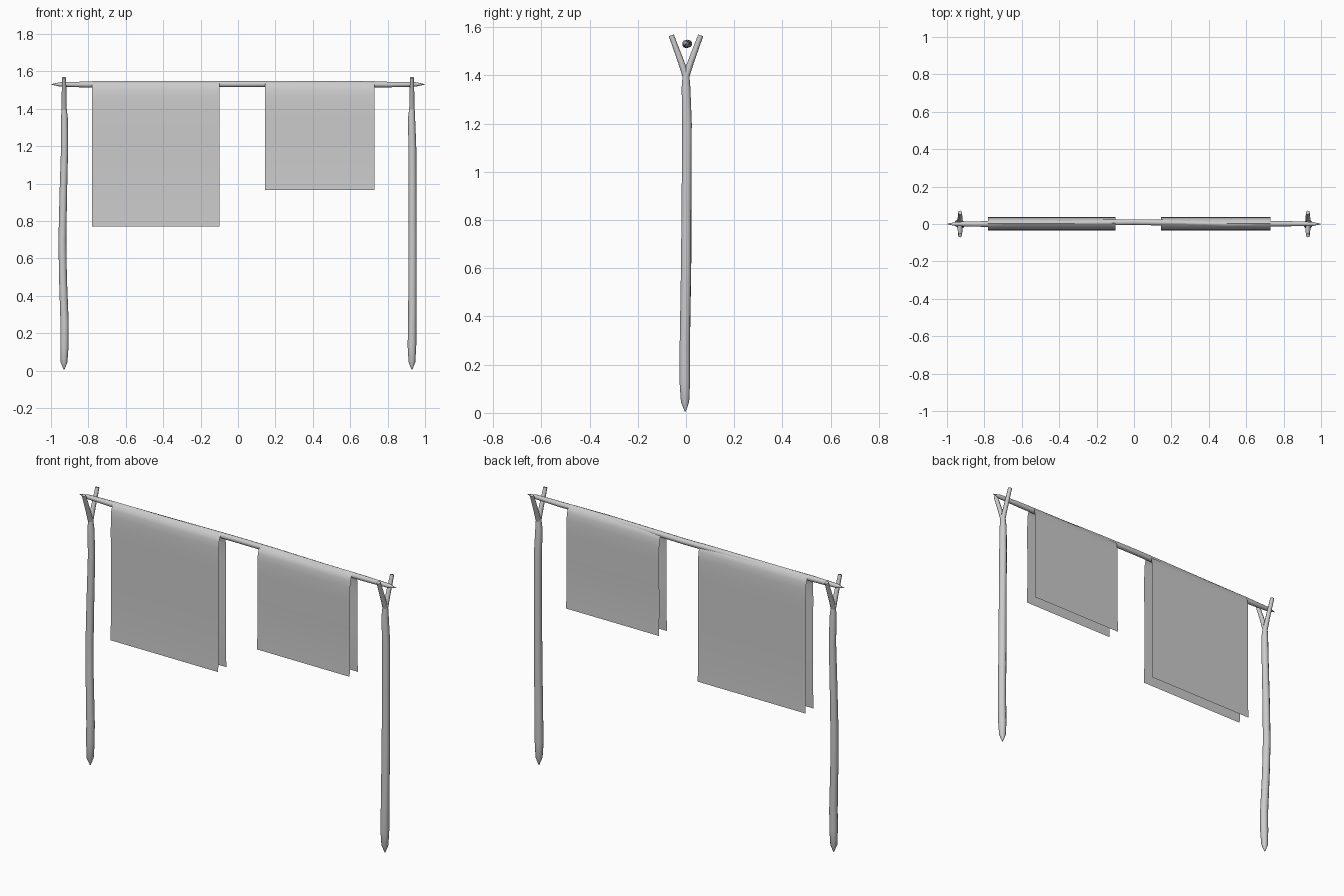
import bpy, bmesh, math
from mathutils import Vector

if "Cube" in bpy.data.objects:
    bpy.data.objects.remove(bpy.data.objects["Cube"])


def finish(name, bm):
    bmesh.ops.recalc_face_normals(bm, faces=bm.faces)
    me = bpy.data.meshes.new(name)
    bm.to_mesh(me)
    bm.free()
    ob = bpy.data.objects.new(name, me)
    bpy.context.collection.objects.link(ob)
    bpy.ops.object.select_all(action='DESELECT')
    ob.select_set(True)
    bpy.context.view_layer.objects.active = ob
    bpy.ops.object.shade_smooth_by_angle(angle=math.radians(50))
    return ob


def branch(name, path, sides=10):
    """Round stick through (x, y, z, radius) points."""
    bm = bmesh.new()
    pts = [Vector(p[:3]) for p in path]
    axis = (pts[-1] - pts[0]).normalized()
    u = axis.cross(Vector((0, 1, 0)) if abs(axis.y) < 0.8 else Vector((1, 0, 0))).normalized()
    v = axis.cross(u)
    rings = []
    for c, p in zip(pts, path):
        rings.append([bm.verts.new(c + p[3] * (math.cos(a) * u + math.sin(a) * v))
                      for a in (2 * math.pi * i / sides for i in range(sides))])
    for a, b in zip(rings, rings[1:]):
        for i in range(sides):
            j = (i + 1) % sides
            bm.faces.new((a[i], a[j], b[j], b[i]))
    bm.faces.new(rings[0])
    bm.faces.new(rings[-1])
    return finish(name, bm)


def cloth(name, x0, x1, bottom, cols=10):
    """Single sheet folded over the pole."""
    side = [(0.036, bottom), (0.035, bottom + 0.03), (0.031, bottom + 0.12),
            (0.032, (bottom + 1.5) / 2), (0.033, 1.40), (0.032, 1.47),
            (0.028, 1.508), (0.019, 1.534)]
    prof = [(-y, z) for y, z in side] + [(0.002, 1.547)] + [(y + 0.002, z) for y, z in side[::-1]]
    bm = bmesh.new()
    grid = [[bm.verts.new((x0 + (x1 - x0) * i / cols, y, z)) for y, z in prof]
            for i in range(cols + 1)]
    for a, b in zip(grid, grid[1:]):
        for k in range(len(prof) - 1):
            bm.faces.new((a[k], b[k], b[k + 1], a[k + 1]))
    return finish(name, bm)


# Posts with sharpened feet, slightly crooked
branch("left_post", [(-0.93, -0.003, 0.005, 0.002), (-0.93, -0.004, 0.045, 0.018),
                     (-0.928, -0.005, 0.13, 0.022), (-0.927, -0.005, 0.25, 0.022),
                     (-0.936, 0.0, 0.5, 0.021), (-0.939, 0.003, 0.7, 0.021),
                     (-0.934, 0.004, 0.95, 0.02), (-0.927, 0.004, 1.2, 0.019),
                     (-0.928, 0.0, 1.35, 0.018), (-0.93, 0.0, 1.41, 0.013)])
branch("right_post", [(0.93, -0.003, 0.005, 0.002), (0.93, -0.004, 0.045, 0.018),
                      (0.93, -0.005, 0.13, 0.023), (0.932, -0.005, 0.3, 0.022),
                      (0.933, 0.0, 0.6, 0.022), (0.933, 0.002, 0.9, 0.021),
                      (0.932, 0.004, 1.2, 0.021), (0.928, 0.0, 1.35, 0.019),
                      (0.93, 0.0, 1.41, 0.014)])

# Forked tops
for side, x in (("left", -0.93), ("right", 0.93)):
    for end, s in (("front", -1), ("back", 1)):
        branch(f"{side}_{end}_prong", [(x, 0, 1.395, 0.014), (x, s * 0.02, 1.455, 0.013),
                                       (x, s * 0.061, 1.566, 0.011)], 8)

# Cross pole with pointed ends
branch("cross_pole", [(-1.0, 0, 1.53, 0.001), (-0.95, 0, 1.53, 0.012),
                      (-0.8, 0, 1.529, 0.016), (-0.5, 0.004, 1.529, 0.016),
                      (-0.2, 0.007, 1.531, 0.016), (0.0, 0.01, 1.531, 0.016),
                      (0.25, 0.006, 1.532, 0.016), (0.5, 0.0, 1.531, 0.016),
                      (0.8, 0.002, 1.529, 0.015), (0.95, 0, 1.53, 0.012),
                      (1.0, 0, 1.53, 0.001)])

# Hanging cloths
cloth("large_cloth", -0.78, -0.10, 0.77)
cloth("small_cloth", 0.145, 0.73, 0.965)
